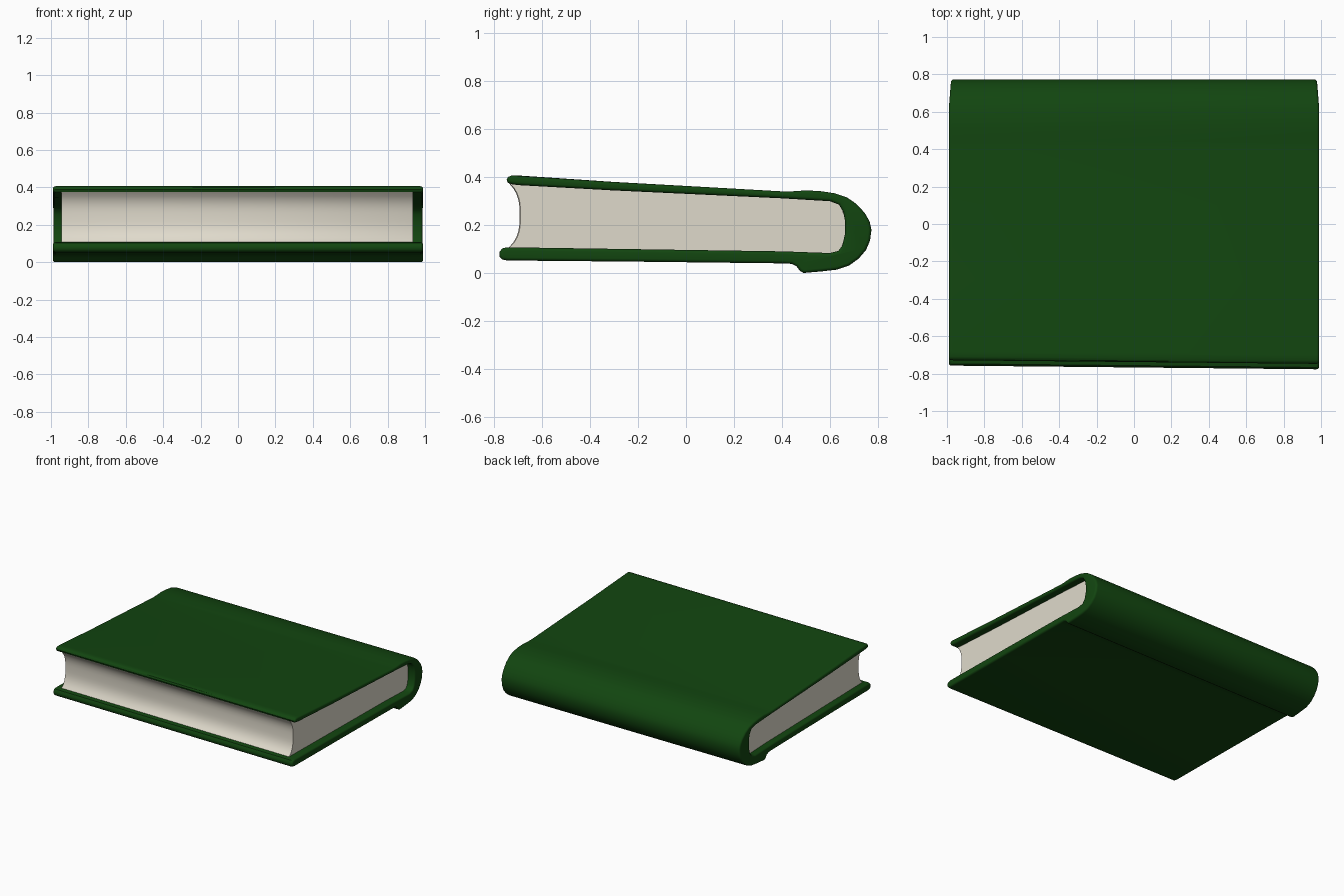
import bpy, bmesh, math
from mathutils import Vector

if "Cube" in bpy.data.objects:
    bpy.data.objects.remove(bpy.data.objects["Cube"])


def material(name, rgb):
    m = bpy.data.materials.new(name)
    m.diffuse_color = (*rgb, 1)
    m.use_nodes = True
    m.node_tree.nodes["Principled BSDF"].inputs["Base Color"].default_value = m.diffuse_color
    return m


def inset(profile, d):
    """Move a clockwise (y, z) outline inward by d."""
    out, n = [], len(profile)
    for i in range(n):
        p = Vector(profile[i])
        a = (p - Vector(profile[i - 1])).normalized()
        b = (Vector(profile[(i + 1) % n]) - p).normalized()
        na, nb = Vector((a.y, -a.x)), Vector((b.y, -b.x))
        out.append(p + (na + nb).normalized() * d)
    return out


def loft(name, profile, slices, mat, warp):
    """Skin the outline through slices of (x, inset)."""
    bm = bmesh.new()
    rings = []
    for x, d in slices:
        rings.append([bm.verts.new(warp(x, y, z)) for y, z in inset(profile, d)])
    n = len(profile)
    for r0, r1 in zip(rings, rings[1:]):
        for i in range(n):
            j = (i + 1) % n
            bm.faces.new((r0[i], r0[j], r1[j], r1[i]))
    bm.faces.new(rings[0])
    bm.faces.new(rings[-1][::-1])
    bmesh.ops.recalc_face_normals(bm, faces=bm.faces[:])
    me = bpy.data.meshes.new(name)
    bm.to_mesh(me)
    bm.free()
    me.materials.append(mat)
    ob = bpy.data.objects.new(name, me)
    bpy.context.collection.objects.link(ob)
    bpy.ops.object.select_all(action='DESELECT')
    ob.select_set(True)
    bpy.context.view_layer.objects.active = ob
    bpy.ops.object.shade_smooth_by_angle(angle=math.radians(40))


def warp(x, y, z):
    # slight skew of the fore edge, and narrower rounded spine ends
    if y < 0:
        y += 0.01 * x * y / 0.75 if y > -0.75 else -0.01 * x
    if y > 0.62:
        x *= 1 - 0.012 * min(1, (y - 0.62) / 0.15)
    return (x, y, z)


green = material("cover green", (0.006, 0.06, 0.005))
cream = material("page cream", (0.74, 0.70, 0.60))

# Cover: one wrapped outline, clockwise from the top board's fore edge
cover = [
    (-0.738, 0.388), (-0.732, 0.400), (-0.718, 0.406), (-0.69, 0.405),
    (-0.30, 0.379), (0.10, 0.357), (0.40, 0.340), (0.44, 0.340), (0.50, 0.344),
    (0.56, 0.341), (0.62, 0.332), (0.67, 0.315), (0.71, 0.288), (0.745, 0.25),
    (0.765, 0.215), (0.773, 0.18), (0.767, 0.135), (0.75, 0.095), (0.72, 0.06),
    (0.68, 0.031), (0.63, 0.014), (0.57, 0.007), (0.49, 0.0), (0.475, 0.008),
    (0.46, 0.028), (0.44, 0.038), (0.40, 0.040), (-0.20, 0.047), (-0.735, 0.052),
    (-0.757, 0.056), (-0.767, 0.068), (-0.767, 0.088), (-0.757, 0.102),
    (-0.735, 0.107), (-0.20, 0.099), (0.40, 0.090), (0.60, 0.083), (0.635, 0.092),
    (0.652, 0.115), (0.663, 0.165), (0.663, 0.215), (0.655, 0.255),
    (0.637, 0.285), (0.60, 0.299), (0.40, 0.311), (-0.30, 0.344),
    (-0.69, 0.366), (-0.718, 0.370), (-0.733, 0.376)]
ends = [(0.990 - 0.015 + 0.015 * math.sin(a), 0.013 * (1 - math.cos(a)))
        for a in (math.radians(k * 18) for k in range(6))]
slices = [(-x, d) for x, d in reversed(ends)] + [(0, 0)] + ends
loft("cover", cover, slices, green, warp)

# Page block: hollow fore edge, tucked slightly into the boards and spine
fore = [(-0.685 - 0.045 * abs(t) ** 3, 0.24 + 0.135 * t)
        for t in (k / 6 - 1 for k in range(13))]
pages = fore + [(0.40, 0.318), (0.60, 0.306), (0.645, 0.29), (0.67, 0.22),
                (0.67, 0.16), (0.645, 0.088), (0.60, 0.076), (0.40, 0.083)]
loft("pages", pages, [(-0.945, 0.004), (-0.94, 0), (0.93, 0), (0.935, 0.004)],
     cream, warp)
